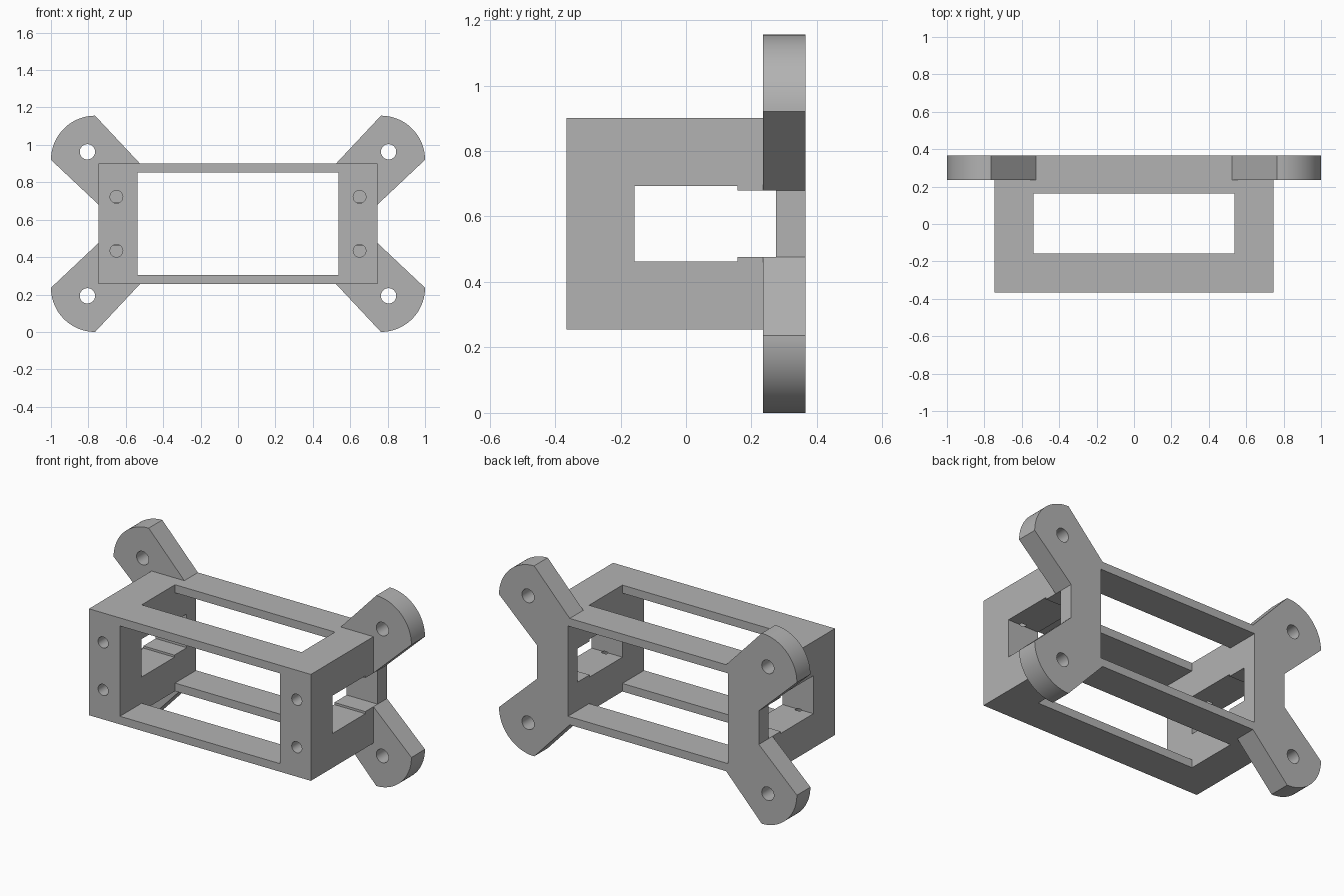
import bpy, bmesh, math

cube = bpy.data.objects.get("Cube")
if cube:
    bpy.data.objects.remove(cube, do_unlink=True)

grey = bpy.data.materials.new("grey plastic")
grey.use_nodes = True
colour = (0.45, 0.45, 0.45, 1)
grey.diffuse_color = colour
grey.node_tree.nodes["Principled BSDF"].inputs["Base Color"].default_value = colour

MID = 0.578  # height of the mirror plane


def prism(name, outline, y0, y1):
    """Extrude an outline in x and z from y0 to y1."""
    bm = bmesh.new()
    face = bm.faces.new([bm.verts.new((x, y0, z)) for x, z in outline])
    moved = bmesh.ops.extrude_face_region(bm, geom=[face])["geom"]
    bmesh.ops.translate(bm, vec=(0, y1 - y0, 0),
                        verts=[v for v in moved if isinstance(v, bmesh.types.BMVert)])
    bmesh.ops.recalc_face_normals(bm, faces=bm.faces)
    mesh = bpy.data.meshes.new(name)
    bm.to_mesh(mesh)
    bm.free()
    mesh.materials.append(grey)
    obj = bpy.data.objects.new(name, mesh)
    bpy.context.collection.objects.link(obj)
    return obj


def box(name, hx, y0, y1, hz):
    """Box centred on x = 0 and on the mirror plane."""
    return prism(name, [(-hx, MID - hz), (hx, MID - hz), (hx, MID + hz), (-hx, MID + hz)], y0, y1)


def cylinder(name, x, z, radius, y0, y1, sides=32):
    angles = [2 * math.pi * i / sides for i in range(sides)]
    return prism(name, [(x + radius * math.cos(a), z + radius * math.sin(a)) for a in angles], y0, y1)


def combine(target, tool, operation):
    mod = target.modifiers.new(operation.lower(), 'BOOLEAN')
    mod.operation, mod.solver, mod.object = operation, 'EXACT', tool
    bpy.context.view_layer.objects.active = target
    bpy.ops.object.modifier_apply(modifier=mod.name)
    bpy.data.objects.remove(tool, do_unlink=True)


# Back plate with four rounded mounting arms, one quarter mirrored round
R = 0.236
quarter = [(0.745, 0.102), (1.0, 0.342)]
for i in range(1, 25):
    a = math.pi / 2 * i / 24
    quarter.append((0.764 + R * math.cos(a), 0.342 + R * math.sin(a)))
quarter.append((0.525, 0.323))
upper = quarter + [(-x, z) for x, z in reversed(quarter)]
outline = upper + [(-x, -z) for x, z in upper]
frame = box("servo_frame", 0.745, -0.365, 0.3, 0.323)
frame.name = "mounting_frame"
combine(frame, prism("arm_plate", [(x, MID + z) for x, z in outline], 0.235, 0.365), 'UNION')

# Front to back opening, top to bottom opening, stepped side window
for name, hx, y0, y1, hz in (
        ("front_cutter", 0.537, -0.5, 0.5, 0.274),
        ("top_cutter", 0.537, -0.157, 0.163, 0.5),
        ("window_cutter", 0.9, -0.158, 0.157, 0.115),
        ("window_back_cutter", 0.9, 0.1, 0.275, 0.102)):
    combine(frame, box(name, hx, y0, y1, hz), 'DIFFERENCE')

# Screw holes in the arms and the front posts
for sx in (-1, 1):
    for sz in (-1, 1):
        combine(frame, cylinder("arm_hole", sx * 0.805, MID + sz * 0.385, 0.041, 0.1, 0.5), 'DIFFERENCE')
        combine(frame, cylinder("post_hole", sx * 0.65, MID + sz * 0.144, 0.034, -0.5, -0.14), 'DIFFERENCE')

bpy.ops.object.select_all(action='DESELECT')
frame.select_set(True)
bpy.context.view_layer.objects.active = frame
bpy.ops.object.shade_smooth_by_angle(angle=math.radians(30))
